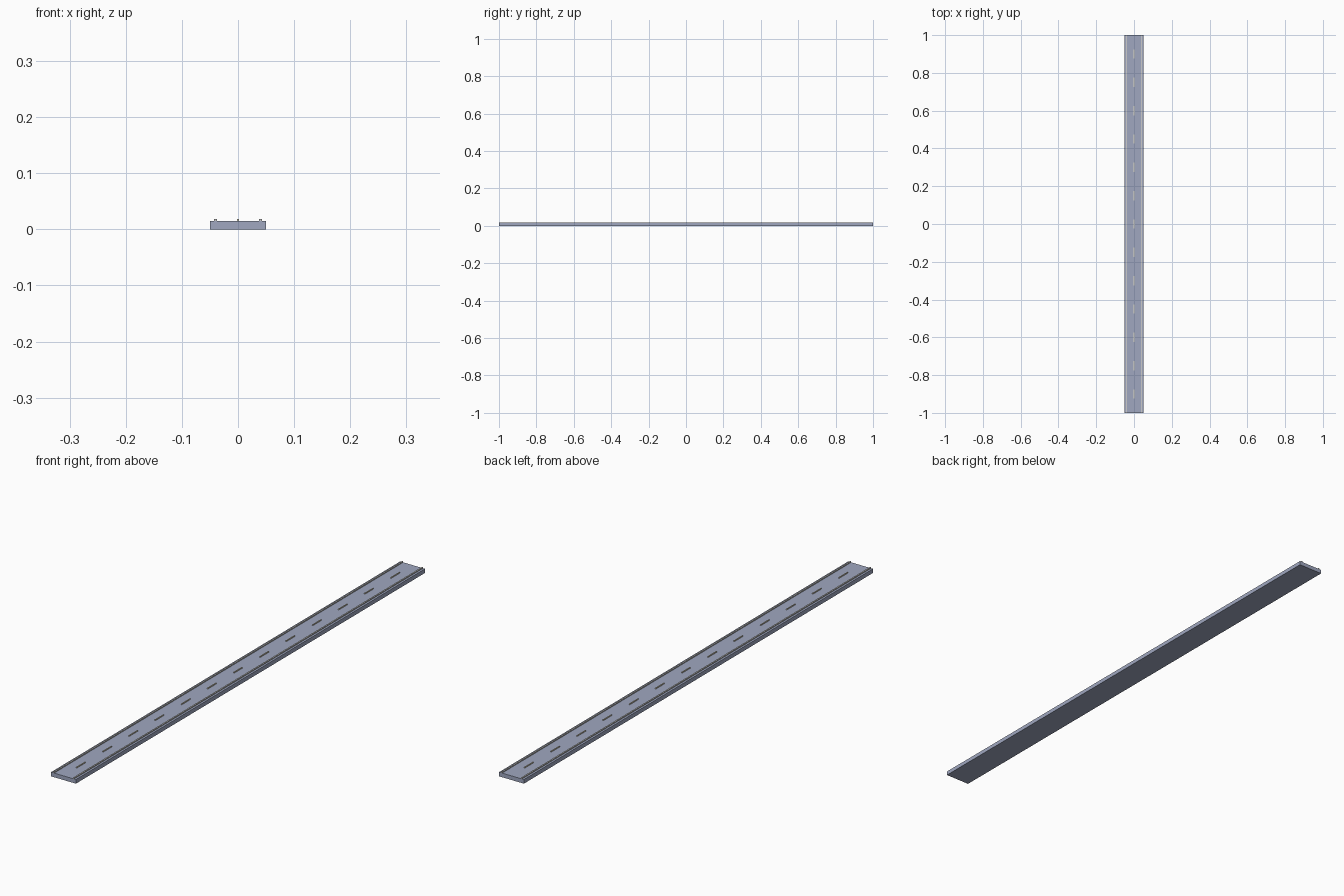
import bpy

if "Cube" in bpy.data.objects:
    bpy.data.objects.remove(bpy.data.objects["Cube"])

SLAB_TOP = 0.015
LINE_TOP = 0.0185


def paint(name, rgb):
    mat = bpy.data.materials.new(name)
    mat.diffuse_color = (*rgb, 1)
    mat.use_nodes = True
    mat.node_tree.nodes["Principled BSDF"].inputs["Base Color"].default_value = mat.diffuse_color
    return mat


asphalt = paint("asphalt", (0.35, 0.39, 0.53))
edge_paint = paint("edge_paint", (0.55, 0.55, 0.55))
dash_paint = paint("dash_paint", (0.8, 0.76, 0.6))


def box(name, mat, x, y, z0, z1, width, length):
    """Flat box given by its plan centre, size and height range."""
    bpy.ops.mesh.primitive_cube_add(size=1, location=(x, y, (z0 + z1) / 2))
    ob = bpy.context.object
    ob.name = name
    ob.scale = (width, length, z1 - z0)
    bpy.ops.object.transform_apply(location=False, rotation=False, scale=True)
    ob.data.materials.append(mat)
    return ob


# Road slab
box("road_slab", asphalt, 0, 0, 0, SLAB_TOP, 0.1, 2)

# Raised continuous edge lines, slightly sunk into the slab
for side, x in (("left", -0.04), ("right", 0.04)):
    box(f"edge_line_{side}", edge_paint, x, 0, SLAB_TOP - 0.001, LINE_TOP, 0.005, 2)

# Dashed centre line
for i in range(13):
    box(f"centre_dash_{i + 1}", dash_paint, 0, (i - 6) * 0.15,
        SLAB_TOP - 0.001, LINE_TOP, 0.003, 0.05)
